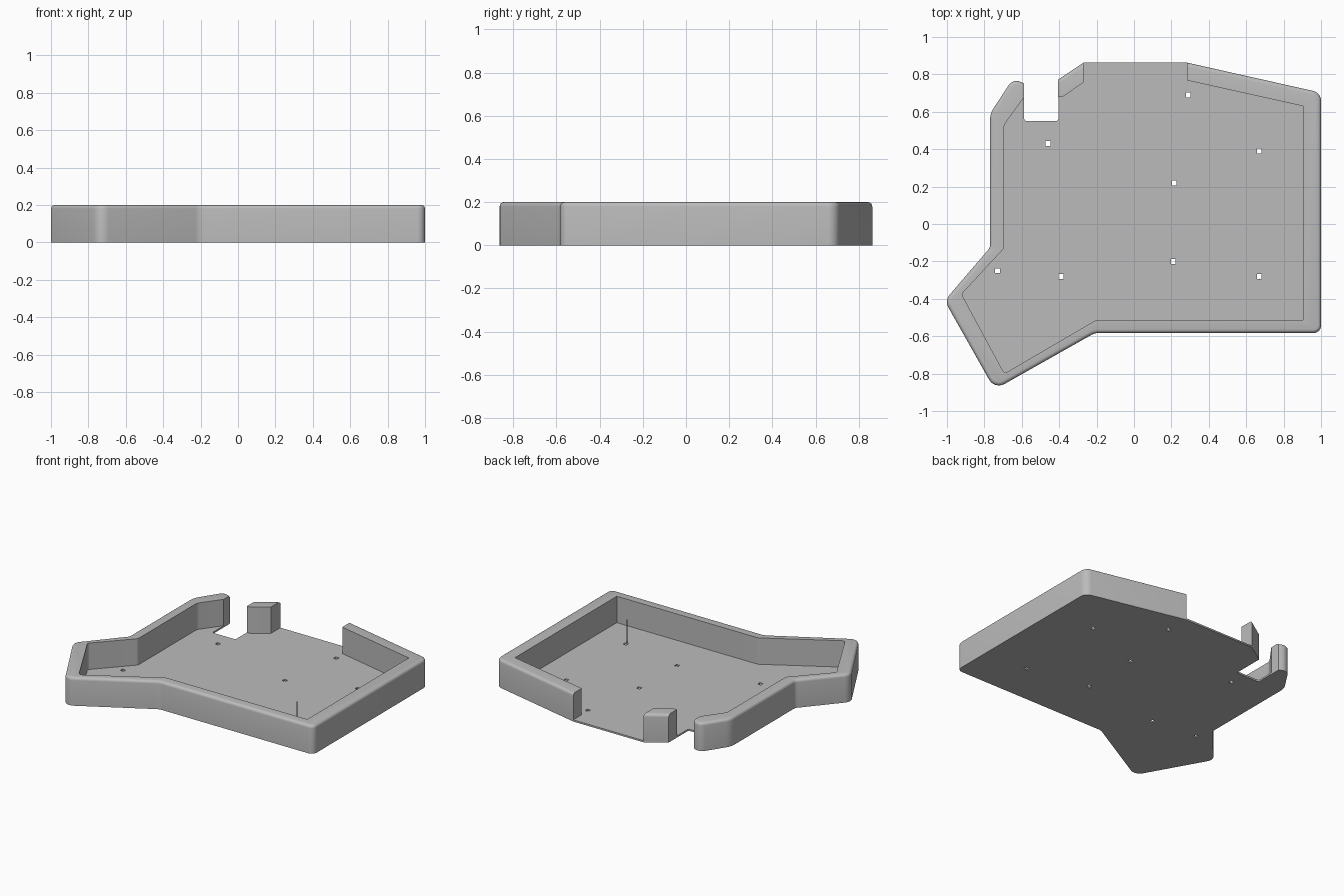
import bpy
import bmesh
import math
from mathutils import Vector

cube = bpy.data.objects.get("Cube")
if cube:
    bpy.data.objects.remove(cube, do_unlink=True)

HEIGHT, FLOOR, FILLET = 0.2, 0.012, 0.02

grey = bpy.data.materials.new("matte grey")
grey.use_nodes = True
GREY = (0.5, 0.5, 0.5, 1)
grey.diffuse_color = GREY
grey.node_tree.nodes["Principled BSDF"].inputs["Base Color"].default_value = GREY


def rounded(path, steps=6):
    """Round each corner (x, y, radius) of an open path; radius 0 stays sharp."""
    out = []
    for i, (x, y, r) in enumerate(path):
        p = Vector((x, y))
        if r == 0:
            out.append(p)
            continue
        a = (Vector(path[i - 1][:2]) - p).normalized()
        b = (Vector(path[i + 1][:2]) - p).normalized()
        half = a.angle(b) / 2
        centre = p + (a + b).normalized() * r / math.sin(half)
        start = p + a * r / math.tan(half) - centre
        end = p + b * r / math.tan(half) - centre
        sweep = start.angle_signed(end)
        for s in range(steps + 1):
            t = -sweep * s / steps
            c, n = math.cos(t), math.sin(t)
            out.append(centre + Vector((start.x * c - start.y * n,
                                        start.x * n + start.y * c)))
    return out


def prism(name, loops, z0, z1, fillet_count=0):
    """Extrude an outline (with optional hole loops); fillet its first top edges."""
    bm = bmesh.new()
    caps = ([], [])
    top = []
    for loop in loops:
        low = [bm.verts.new((p.x, p.y, z0)) for p in loop]
        high = [bm.verts.new((p.x, p.y, z1)) for p in loop]
        for i in range(len(loop)):
            j = (i + 1) % len(loop)
            bm.faces.new((low[i], low[j], high[j], high[i]))
            caps[0].append(bm.edges.get((low[i], low[j])))
            caps[1].append(bm.edges.get((high[i], high[j])))
        if len(loops) == 1:
            bm.faces.new(low)
            bm.faces.new(high)
        top = top or high
    if len(loops) > 1:
        for edges in caps:
            bmesh.ops.triangle_fill(bm, use_beauty=True, edges=edges, normal=(0, 0, 1))
    bmesh.ops.recalc_face_normals(bm, faces=bm.faces[:])
    if fillet_count:
        edges = [bm.edges.get((top[i], top[i + 1])) for i in range(fillet_count - 1)]
        bmesh.ops.bevel(bm, geom=edges, offset=FILLET, offset_type='OFFSET',
                        segments=4, profile=0.5, affect='EDGES')
    mesh = bpy.data.meshes.new(name)
    bm.to_mesh(mesh)
    bm.free()
    mesh.materials.append(grey)
    mesh.shade_smooth()
    mesh.set_sharp_from_angle(angle=math.radians(35))
    obj = bpy.data.objects.new(name, mesh)
    bpy.context.collection.objects.link(obj)
    return obj


def square(x, y, size):
    h = size / 2
    return [Vector((x + sx * h, y + sy * h))
            for sx, sy in ((-1, -1), (1, -1), (1, 1), (-1, 1))]


# Outer edge of the tray, clockwise from the back opening to the left notch
outer = rounded([
    (0.283, 0.863, 0), (1, 0.702, 0.055), (1, -0.583, 0.04),
    (-0.21, -0.583, 0.08), (-0.745, -0.885, 0.06), (-1.013, -0.41, 0.06),
    (-0.77, -0.127, 0.04), (-0.77, 0.59, 0.12), (-0.645, 0.78, 0.05),
    (-0.587, 0.75, 0)])

# Inner edge of the wall, running back the other way
inner = rounded([
    (-0.587, 0.678, 0), (-0.695, 0.53, 0.06), (-0.695, -0.13, 0.03),
    (-0.922, -0.375, 0.02), (-0.693, -0.8, 0.02), (-0.206, -0.515, 0.03),
    (0.904, -0.513, 0), (0.904, 0.63, 0), (0.283, 0.768, 0)])

prism("surrounding_wall", [outer + inner], FLOOR, HEIGHT, len(outer))

# Short piece of wall between the notch and the back opening
stub_outer = [Vector((-0.405, 0.773)), Vector((-0.27, 0.863))]
stub_inner = [Vector(p) for p in ((-0.27, 0.757), (-0.38, 0.68), (-0.405, 0.68))]
prism("back_wall_stub", [stub_outer + stub_inner], FLOOR, HEIGHT, 2)

# Thin floor with the cable notch and the mounting holes
notch = rounded([(-0.587, 0.7, 0), (-0.587, 0.55, 0.012),
                 (-0.405, 0.55, 0.012), (-0.405, 0.773, 0)], 3)
holes = [(-0.46, 0.43), (-0.73, -0.25), (-0.39, -0.28), (0.21, -0.2),
         (0.215, 0.22), (0.29, 0.69), (0.67, 0.39), (0.67, -0.28)]
prism("floor", [outer + notch[1:] + stub_outer[1:]]
      + [square(x, y, 0.026) for x, y in holes], 0, FLOOR)

# Hair-thin locating pin beside the front hole
prism("locating_pin", [square(0.67, -0.294, 0.003)], FLOOR, 0.18)
